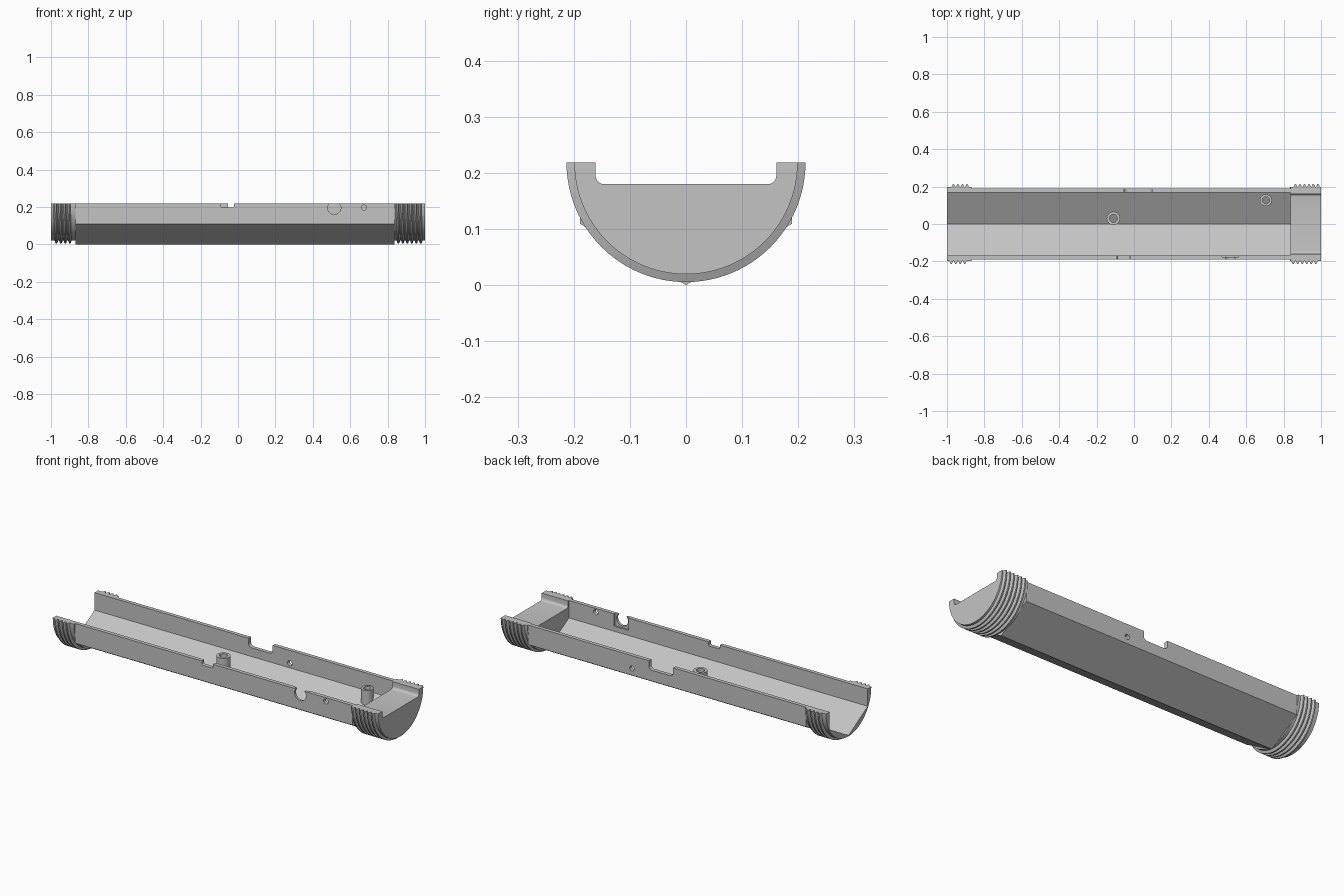
import bpy, bmesh
from math import sin, cos, pi, radians, sqrt
from mathutils import Matrix, Vector

cube = bpy.data.objects.get("Cube")
if cube:
    bpy.data.objects.remove(cube, do_unlink=True)

AXIS_Z = 0.2185                 # height of the tube axis, also the open rim
OUT, INN = 0.189, 0.168         # outer and inner distance to the hexagon flats
LEFT, RIGHT = -0.87, 0.838      # ends of the hexagonal middle section
ROOT, CREST, PITCH = 0.199, 0.213, 0.024

grey = bpy.data.materials.new("plain grey")
grey.use_nodes = True
grey.diffuse_color = (0.55, 0.55, 0.55, 1)
grey.node_tree.nodes["Principled BSDF"].inputs["Base Color"].default_value = (0.55, 0.55, 0.55, 1)


def finish(name, bm, smooth=False):
    bmesh.ops.recalc_face_normals(bm, faces=bm.faces)
    mesh = bpy.data.meshes.new(name)
    bm.to_mesh(mesh)
    bm.free()
    mesh.materials.append(grey)
    ob = bpy.data.objects.new(name, mesh)
    bpy.context.collection.objects.link(ob)
    if smooth:
        bpy.ops.object.select_all(action='DESELECT')
        ob.select_set(True)
        bpy.context.view_layer.objects.active = ob
        bpy.ops.object.shade_smooth_by_angle(angle=radians(25))
    return ob


def loft(name, rings, around=False, smooth=False):
    """Skin closed rings of points; cap the ends or join them around."""
    bm = bmesh.new()
    loops = [[bm.verts.new(p) for p in ring] for ring in rings]
    pairs = list(zip(loops, loops[1:]))
    if around:
        pairs.append((loops[-1], loops[0]))
    else:
        bm.faces.new(loops[0])
        bm.faces.new(loops[-1])
    for a, b in pairs:
        for i in range(len(a)):
            j = (i + 1) % len(a)
            bm.faces.new((a[i], a[j], b[j], b[i]))
    return finish(name, bm, smooth)


def prism(name, profile, x0, x1, smooth=False):
    return loft(name, [[(x, y, z) for y, z in profile] for x in (x0, x1)], smooth=smooth)


def polar(r, a):
    return r * cos(a), AXIS_Z - r * sin(a)


def hex_radius(flat, a):
    return flat / max(abs(cos(a - n * pi / 3)) for n in range(4))


def half_hex(flat):
    return [polar(hex_radius(flat, a), a) for a in (0, pi / 6, pi / 2, 5 * pi / 6, pi)]


# Hexagonal trough
body = prism("trough_body", half_hex(OUT) + half_hex(INN)[::-1], LEFT, RIGHT)


# Cutters for the wall openings
def box_cutter(x0, x1, y0, y1, z0, radius=0.0):
    bm = bmesh.new()
    z1 = AXIS_Z + 0.06
    bmesh.ops.create_cube(bm, size=1)
    bmesh.ops.transform(bm, verts=bm.verts, matrix=Matrix.Translation(
        ((x0 + x1) / 2, (y0 + y1) / 2, (z0 + z1) / 2)) @ Matrix.Diagonal((x1 - x0, y1 - y0, z1 - z0, 1)))
    if radius:
        edges = [e for e in bm.edges
                 if abs(e.verts[0].co.y - e.verts[1].co.y) > 0.01 and e.verts[0].co.z < AXIS_Z]
        bmesh.ops.bevel(bm, geom=edges, offset=radius, segments=4, profile=0.5, affect='EDGES')
    return finish("opening_cutter", bm)


def hole_cutter(x, y, z, r):
    bm = bmesh.new()
    bmesh.ops.create_cone(bm, cap_ends=True, segments=32, radius1=r, radius2=r, depth=0.1,
                          matrix=Matrix.Translation((x, y, z)) @ Matrix.Rotation(pi / 2, 4, 'X'))
    return finish("hole_cutter", bm)


cutters = [
    box_cutter(-0.09, -0.022, -0.25, -0.12, 0.196, 0.006),    # front notch
    box_cutter(-0.053, 0.096, 0.12, 0.25, 0.17, 0.02),        # back notch
    box_cutter(0.47, 0.56, -0.176, -0.15, 0.15),              # inner recess
    hole_cutter(0.515, -0.18, 0.195, 0.035),
    hole_cutter(0.673, -0.18, 0.197, 0.014),
    hole_cutter(0.2, 0.18, 0.147, 0.014),
]
for cutter in cutters:
    cutter.hide_render = True
    mod = body.modifiers.new("opening", 'BOOLEAN')
    mod.operation, mod.solver, mod.object = 'DIFFERENCE', 'EXACT', cutter
    bpy.ops.object.select_all(action='DESELECT')
    bpy.context.view_layer.objects.active = body
    body.select_set(True)
    bpy.ops.object.modifier_apply(modifier=mod.name)
    bpy.data.objects.remove(cutter, do_unlink=True)


# Threaded half collars, teeth sliding along the axis as they wind round
def thread(name, x0, x1, inner):
    teeth = int((x1 - x0 - PITCH / 2) / PITCH)
    start = x0 + (x1 - x0 - PITCH / 2 - teeth * PITCH) / 2
    rings, steps = [], 48
    for i in range(steps + 1):
        a = pi * i / steps
        slide = start + PITCH * (0.5 - a / (2 * pi))
        section = [(x0, inner(a)), (x0, ROOT)]
        for k in range(teeth):
            for f, r in ((0.1, ROOT), (0.35, CREST), (0.65, CREST), (0.9, ROOT)):
                section.append((slide + PITCH * (k + f), r))
        section += [(x1, ROOT), (x1, inner(a))]
        rings.append([(x, *polar(r, a)) for x, r in section])
    return loft(name, rings, smooth=True)


thread("open_end_thread", -1, LEFT, lambda a: hex_radius(INN, a))
thread("plug_end_thread", 0.835, 1, lambda a: ROOT - 0.002)

# Solid end plug with a shallow filleted channel
HALF, FLOOR, FILLET = 0.161, 0.18, 0.015
corner = [(HALF - FILLET + FILLET * cos(t * pi / 10), FLOOR + FILLET - FILLET * sin(t * pi / 10))
          for t in range(6)]
channel = [(HALF, AXIS_Z)] + corner
arc = [polar(ROOT - 0.002, pi * i / 48) for i in range(49)]
plug = arc + [(-y, z) for y, z in channel] + channel[::-1]
prism("end_plug", plug, RIGHT, 1, smooth=True)


# Hollow screw posts standing on the sloped floor
def post(name, x, y, r_out, r_in, top):
    rings = []
    for i in range(32):
        a = 2 * pi * i / 32
        ring = []
        for r, high in ((r_in, 0), (r_out, 0), (r_out, 1), (r_in, 1)):
            py = y + r * sin(a)
            floor = AXIS_Z - 2 * INN / sqrt(3) + abs(py) / sqrt(3) - 0.006
            ring.append((x + r * cos(a), py, top if high else floor))
        rings.append(ring)
    return loft(name, rings, around=True, smooth=True)


post("middle_post", -0.11, 0.03, 0.036, 0.021, 0.16)
post("side_post", 0.705, 0.127, 0.032, 0.019, 0.16)
